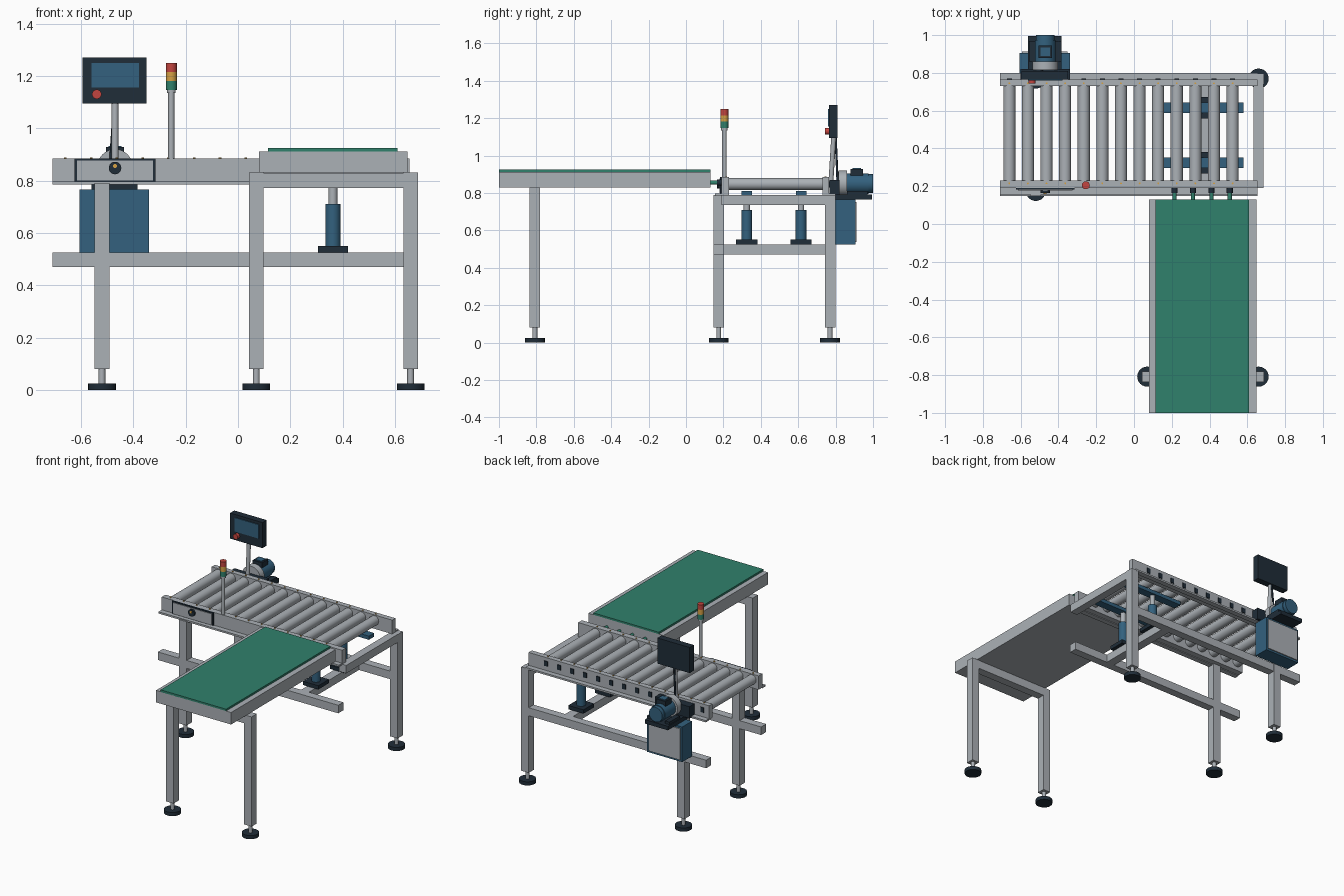
import bpy, math
from mathutils import Vector

if "Cube" in bpy.data.objects:
    bpy.data.objects.remove(bpy.data.objects["Cube"])


def material(name, rgb):
    m = bpy.data.materials.new(name)
    m.diffuse_color = (*rgb, 1)
    m.use_nodes = True
    m.node_tree.nodes["Principled BSDF"].inputs["Base Color"].default_value = m.diffuse_color
    return m


GREY = material("light grey metal", (0.41, 0.44, 0.47))
DARK = material("dark navy", (0.014, 0.026, 0.04))
BLUE = material("steel blue", (0.033, 0.12, 0.21))
GREEN = material("belt green", (0.03, 0.22, 0.15))
RED = material("signal red", (0.55, 0.06, 0.05))
YELLOW = material("signal yellow", (0.68, 0.36, 0.06))


def box(name, x, y, z, mat):
    """Box from its (min, max) range on each axis."""
    lo, hi = zip(x, y, z)
    v = [(a, b, c) for a in (lo[0], hi[0]) for b in (lo[1], hi[1]) for c in (lo[2], hi[2])]
    f = [(0, 1, 3, 2), (4, 6, 7, 5), (0, 4, 5, 1), (2, 3, 7, 6), (0, 2, 6, 4), (1, 5, 7, 3)]
    me = bpy.data.meshes.new(name)
    me.from_pydata(v, [], f)
    me.materials.append(mat)
    ob = bpy.data.objects.new(name, me)
    bpy.context.collection.objects.link(ob)
    return ob


def rod(name, a, b, r, mat, n=24):
    """Cylinder between two points."""
    a, b = Vector(a), Vector(b)
    d = b - a
    bpy.ops.mesh.primitive_cylinder_add(vertices=n, radius=r, depth=d.length, location=(a + b) / 2)
    ob = bpy.context.object
    ob.rotation_euler = d.to_track_quat('Z', 'Y').to_euler()
    ob.name = name
    ob.data.materials.append(mat)
    bpy.ops.object.shade_smooth_by_angle(angle=math.radians(35))
    return ob


def leg(name, x, y, top):
    """Square leg with a levelling foot."""
    box(name, (x - .028, x + .028), (y - .028, y + .028), (.08, top), GREY)
    rod(name + "_screw", (x, y, .02), (x, y, .085), .013, GREY)
    rod(name + "_foot", (x, y, 0), (x, y, .025), .053, DARK)


# Roller table legs and lower frame
leg("table_leg_front", -.52, .175, .79)
leg("table_leg_back_left", -.52, .77, .79)
leg("table_leg_back_right", .66, .77, .79)
for side, y in (("front", .175), ("back", .77)):
    box("lower_beam_" + side, (-.71, .655), (y - .027, y + .027), (.47, .525), GREY)
box("lower_cross_beam", (.335, .395), (.2, .745), (.47, .524), GREY)
box("upper_cross_beam", (.632, .686), (.19, .798), (.735, .79), GREY)

# Side rails: upright web with an outward lower flange
for side, y0, y1, f0, f1 in (("front", .19, .23, .155, .19), ("back", .73, .765, .765, .80)):
    box("rail_" + side, (-.71, .655), (y0, y1), (.79, .885), GREY)
    box("rail_flange_" + side, (-.71, .655), (f0, f1), (.785, .797), GREY)

# Rollers, with shaft plates on the back rail and bolts on top
for i in range(13):
    x = -.66 + i * .0985
    rod("roller", (x, .225, .848), (x, .735, .848), .032, GREY)
    box("shaft_plate", (x - .013, x + .013), (.763, .77), (.828, .862), DARK)
    for y in (.215, .745):
        rod("rail_bolt", (x, y, .88), (x, y, .889), .005, YELLOW, 8)

# Lifting cylinders under the rollers
for y in (.325, .615):
    box("lift_base", (.305, .42), (y - .057, y + .057), (.524, .55), DARK)
    rod("lift_cylinder", (.363, y, .55), (.363, y, .71), .029, BLUE)
    rod("lift_piston", (.363, y, .70), (.363, y, .79), .017, GREY)
    box("lift_bar", (.155, .58), (y - .028, y + .028), (.785, .81), BLUE)

# Infeed belt conveyor
box("conveyor_body", (.08, .648), (-1, .13), (.83, .912), GREY)
box("conveyor_belt", (.115, .61), (-1, .13), (.91, .925), GREEN)
leg("conveyor_leg_left", .07, -.808, .83)
leg("conveyor_leg_right", .66, -.808, .83)
box("conveyor_cross_beam", (.098, .632), (-.836, -.78), (.772, .829), GREY)
for x in (.215, .312, .41, .507):
    rod("transfer_shaft", (x, .125, .855), (x, .195, .855), .011, GREEN)
    rod("transfer_collar", (x, .165, .855), (x, .19, .855), .016, DARK)

# Control panel on the front rail
box("panel_frame", (-.625, -.315), (.182, .192), (.79, .885), DARK)
box("panel_face", (-.615, -.325), (.178, .184), (.80, .876), GREY)
rod("panel_knob", (-.47, .165, .848), (-.47, .182, .848), .024, DARK)
rod("panel_knob_cap", (-.47, .16, .856), (-.47, .17, .856), .008, YELLOW, 12)

# Signal tower
rod("tower_pole", (-.255, .205, .87), (-.255, .205, 1.135), .012, GREY)
rod("tower_socket", (-.255, .205, 1.135), (-.255, .205, 1.147), .017, GREY)
for z, name, mat in ((1.147, "green", GREEN), (1.181, "yellow", YELLOW), (1.215, "red", RED)):
    rod("tower_lamp_" + name, (-.255, .205, z), (-.255, .205, z + .034), .021, mat)

# Operator screen on its pole
rod("screen_pole", (-.47, .775, .86), (-.47, .79, 1.11), .013, GREY)
rod("screen_brace", (-.487, .81, .87), (-.472, .80, 1.10), .006, DARK, 12)
box("screen_case", (-.595, -.35), (.765, .81), (1.095, 1.27), DARK)
box("screen_glass", (-.56, -.378), (.76, .766), (1.155, 1.25), BLUE)
rod("stop_button", (-.54, .743, 1.13), (-.54, .766, 1.13), .018, RED)

# Drive motor and its mounting
box("motor_mount", (-.6, -.34), (.766, .82), (.79, .87), DARK)
box("motor_shelf", (-.56, -.385), (.766, .995), (.765, .792), DARK)
rod("motor_flange", (-.47, .815, .852), (-.47, .86, .852), .068, GREY, 32)
rod("motor_body", (-.47, .855, .85), (-.47, .975, .85), .055, BLUE, 32)
rod("motor_cap", (-.47, .973, .85), (-.47, 1.0, .85), .05, BLUE, 32)
for s in (-1, 1):
    x = -.47 + s * .068
    box("motor_rib", (x - .017, x + .017), (.86, .97), (.79, .81), DARK)
box("motor_terminal_box", (-.505, -.435), (.88, .945), (.89, .928), DARK)
box("motor_terminal_lid", (-.495, -.445), (.89, .935), (.927, .933), BLUE)

# Electrical cabinet
box("cabinet", (-.605, -.34), (.80, .905), (.525, .765), BLUE)
box("cabinet_door", (-.592, -.353), (.904, .912), (.538, .752), GREY)
